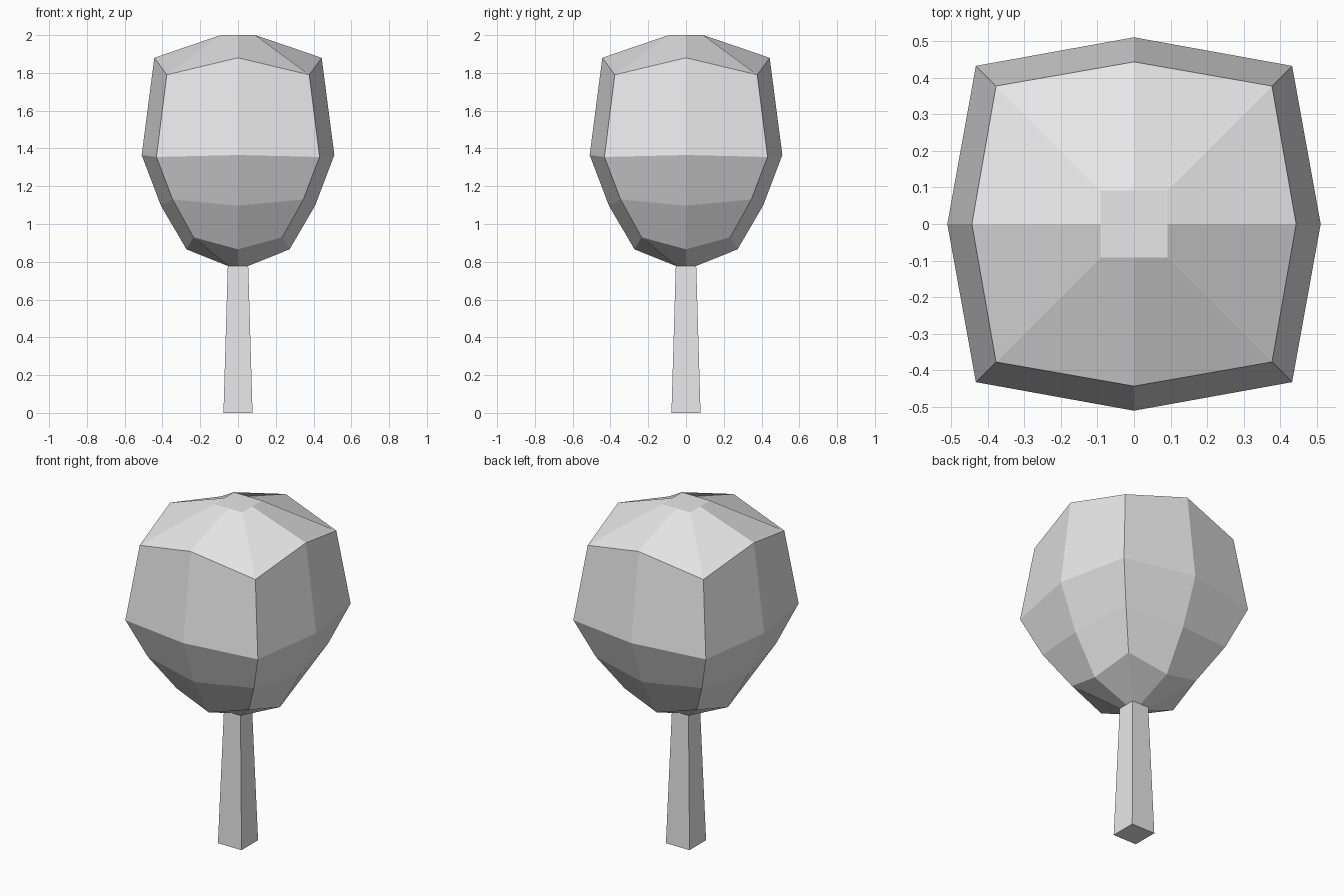
import bpy
import bmesh

cube = bpy.data.objects.get("Cube")
if cube:
    bpy.data.objects.remove(cube, do_unlink=True)

grey = bpy.data.materials.new("plain_grey")
grey.use_nodes = True
colour = (0.8, 0.8, 0.8, 1)
grey.diffuse_color = colour
grey.node_tree.nodes["Principled BSDF"].inputs["Base Color"].default_value = colour


def ring(corner, corner_z, mid, mid_z):
    """Eight points around a bulging square: corners and side middles."""
    points = []
    for x, y in ((1, 1), (0, 1), (-1, 1), (-1, 0), (-1, -1), (0, -1), (1, -1), (1, 0)):
        r, z = (corner, corner_z) if x and y else (mid, mid_z)
        points.append((x * r, y * r, z))
    return points


def loft(name, rings, cap_bottom, cap_top):
    """Skin stacked rings, listed bottom to top, with flat faces."""
    bm = bmesh.new()
    loops = [[bm.verts.new(p) for p in points] for points in rings]
    for low, high in zip(loops, loops[1:]):
        n = len(low)
        for i in range(n):
            j = (i + 1) % n
            bm.faces.new((low[i], low[j], high[j], high[i]))
    if cap_bottom:
        bm.faces.new(loops[0][::-1])
    if cap_top:
        bm.faces.new(loops[-1])
    bmesh.ops.recalc_face_normals(bm, faces=bm.faces)
    mesh = bpy.data.meshes.new(name)
    bm.to_mesh(mesh)
    bm.free()
    mesh.materials.append(grey)
    obj = bpy.data.objects.new(name, mesh)
    bpy.context.collection.objects.link(obj)
    return obj


def square(r, z):
    return [(r, r, z), (-r, r, z), (-r, -r, z), (r, -r, z)]


# Tapered square trunk
loft("trunk", [square(0.077, 0), square(0.054, 0.78)], True, False)

# Faceted crown, open where it meets the trunk
loft("crown", [
    ring(0.054, 0.778, 0.054, 0.778),
    ring(0.235, 0.93, 0.273, 0.866),
    ring(0.346, 1.13, 0.408, 1.097),
    ring(0.432, 1.355, 0.51, 1.365),
    ring(0.377, 1.79, 0.443, 1.88),
    ring(0.092, 2.0, 0.092, 2.0),
], False, True)
